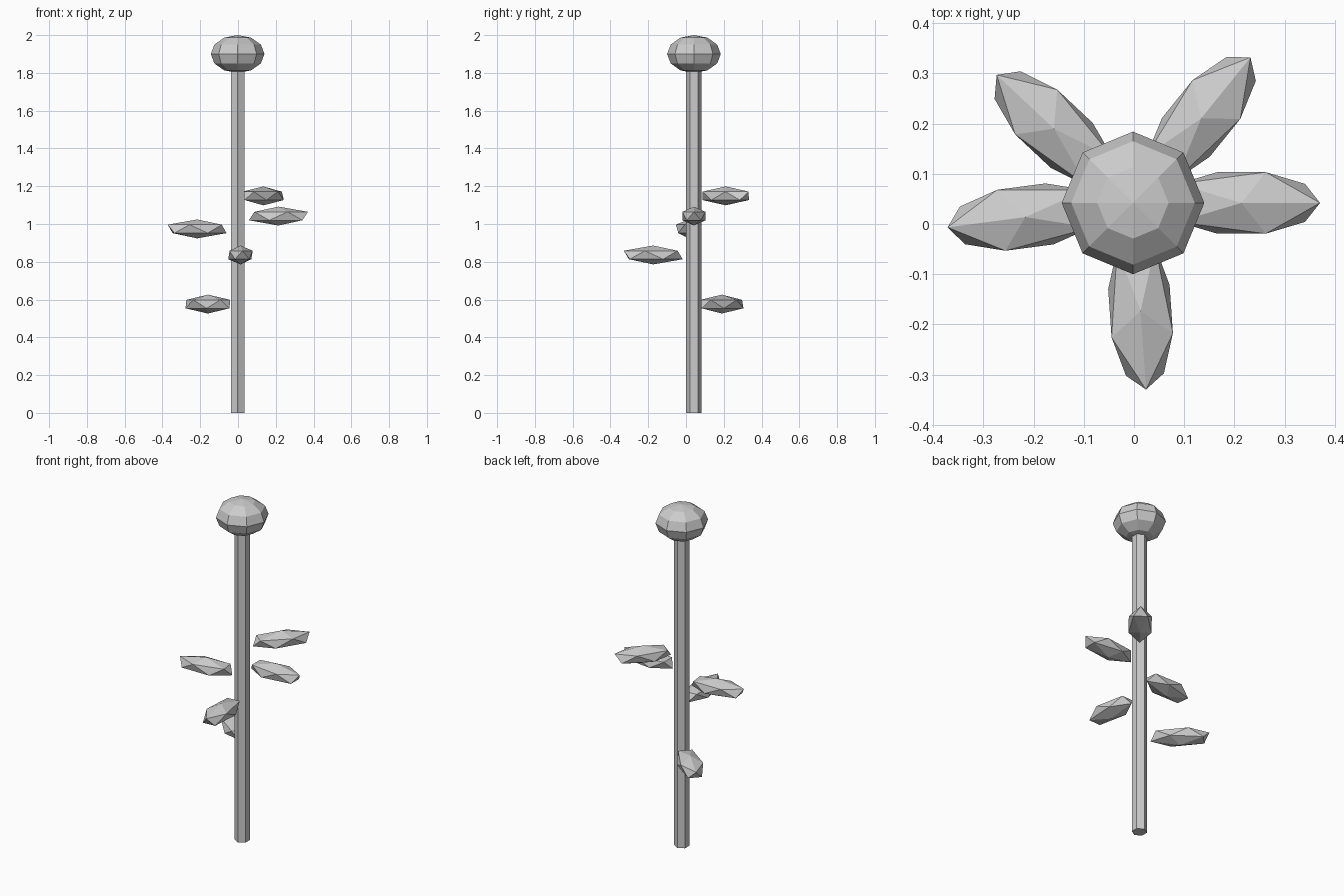
import bpy
from math import radians, cos, sin

if "Cube" in bpy.data.objects:
    bpy.data.objects.remove(bpy.data.objects["Cube"])

CX, CY = -0.002, 0.042  # stem axis

# Hexagonal stem, slightly sunk into the head
h = 1.83
bpy.ops.mesh.primitive_cylinder_add(vertices=6, radius=0.041, depth=h,
                                    location=(CX, CY, h / 2))
bpy.context.object.name = "stem"

# Faceted, slightly flattened flower head
bpy.ops.mesh.primitive_uv_sphere_add(segments=8, ring_count=6, radius=1,
                                     location=(CX, CY, 1.9))
head = bpy.context.object
head.name = "flower_head"
head.scale = (0.142, 0.142, 0.1)


# Leaves: stretched icosahedra radiating from the stem
def leaf(i, angle, z):
    a = radians(angle)
    d = 0.216
    bpy.ops.mesh.primitive_ico_sphere_add(
        subdivisions=1, radius=1, rotation=(0, 0, a),
        location=(CX + d * cos(a), CY + d * sin(a), z))
    ob = bpy.context.object
    ob.name = f"leaf_{i}"
    ob.scale = (0.175, 0.072, 0.05)


for i, (angle, z) in enumerate([(0, 1.042), (51.1, 1.149), (136.8, 0.576),
                                (187.5, 0.974), (274, 0.836)], 1):
    leaf(i, angle, z)
